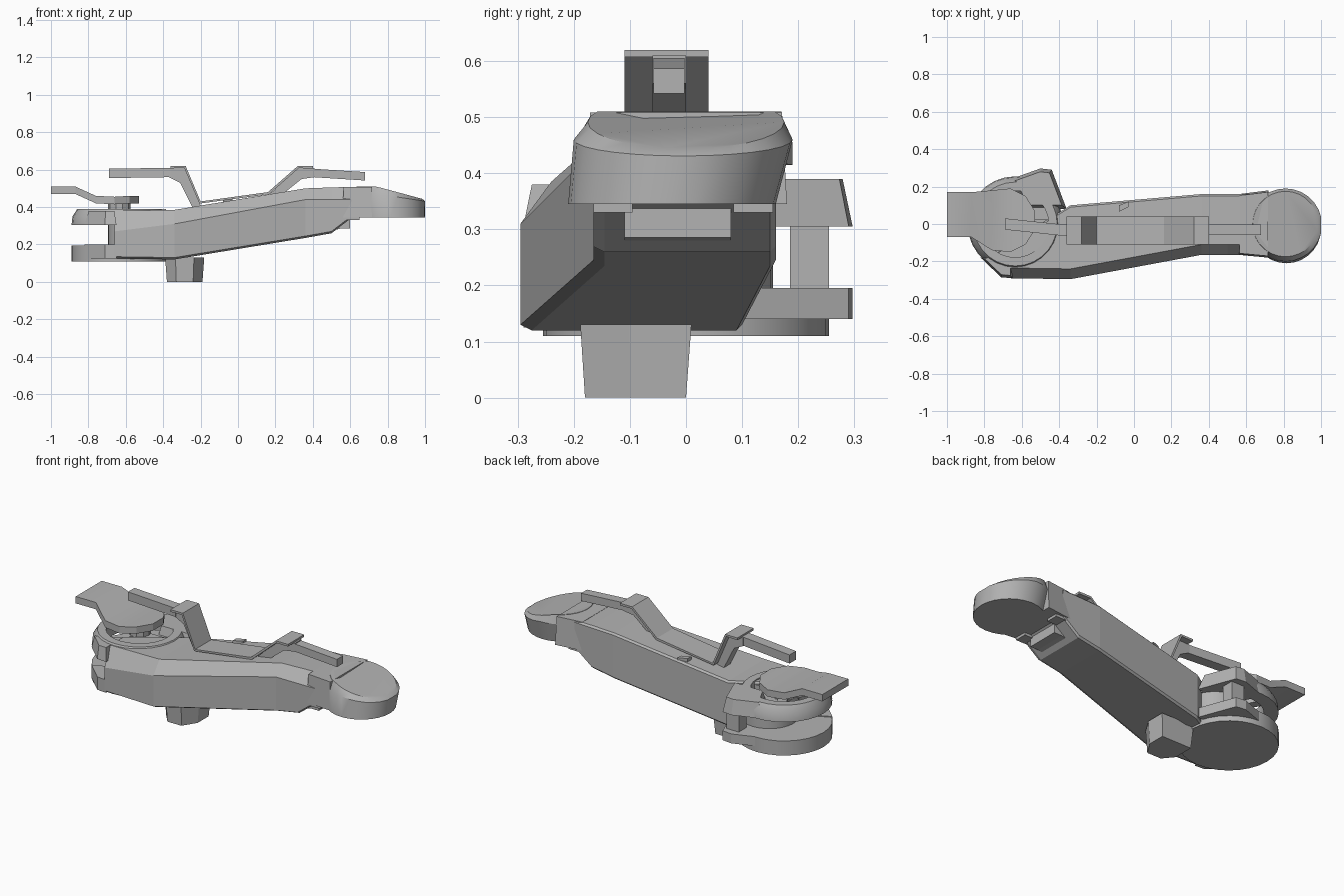
import bpy, bmesh, math
from mathutils import Vector

cube = bpy.data.objects.get("Cube")
if cube:
    bpy.data.objects.remove(cube, do_unlink=True)

grey = bpy.data.materials.new("plain_grey")
grey.use_nodes = True
grey.diffuse_color = (0.45, 0.45, 0.45, 1)
grey.node_tree.nodes["Principled BSDF"].inputs["Base Color"].default_value = grey.diffuse_color


def finish(name, bm, smooth=False):
    bmesh.ops.recalc_face_normals(bm, faces=bm.faces)
    mesh = bpy.data.meshes.new(name)
    bm.to_mesh(mesh)
    bm.free()
    mesh.materials.append(grey)
    obj = bpy.data.objects.new(name, mesh)
    bpy.context.collection.objects.link(obj)
    if smooth:
        bpy.ops.object.select_all(action="DESELECT")
        obj.select_set(True)
        bpy.context.view_layer.objects.active = obj
        bpy.ops.object.shade_smooth_by_angle(angle=math.radians(30))
    return obj


def loft(name, rings, closed=False, smooth=False):
    """Skin matching rings of points; cap the ends unless the loop is closed."""
    bm = bmesh.new()
    rows = [[bm.verts.new(point) for point in ring] for ring in rings]
    pairs = list(zip(rows, rows[1:]))
    if closed:
        pairs.append((rows[-1], rows[0]))
    else:
        bm.faces.new(rows[0])
        bm.faces.new(rows[-1])
    for lower, upper in pairs:
        for i in range(len(lower)):
            bm.faces.new((lower[i - 1], lower[i], upper[i], upper[i - 1]))
    return finish(name, bm, smooth)


def circle(centre, radius, height, sides=28):
    angles = [math.tau * i / sides for i in range(sides)]
    return [Vector((centre.x + radius * math.cos(angle),
                    centre.y + radius * math.sin(angle), height)) for angle in angles]


def drum(name, centre, radius, bottom, top, sides=28):
    return loft(name, [circle(centre, radius, bottom, sides),
                       circle(centre, radius, top, sides)], smooth=sides > 12)


def slab(name, outline, bottom, top, taper=1.0):
    """Flat outline raised from bottom to top, its upper side scaled by taper."""
    middle = sum((Vector(point) for point in outline), Vector((0, 0))) / len(outline)
    upper = [middle.lerp(Vector(point), taper) for point in outline]
    return loft(name, [[(*point, bottom) for point in outline],
                       [(*point, top) for point in upper]])


def prism(name, profile, right, left):
    """Side profile in x and z carried across y."""
    return loft(name, [[(x, y, z) for x, z in profile] for y in (right, left)])


def section(x, right, left, bottom, top):
    return [(x, right, bottom), (x, left, bottom), (x, left, top), (x, right, top)]


def beam(name, start, end, width, height):
    """Straight bar between two points on its top centre line."""
    return loft(name, [section(p.x, p.y - width / 2, p.y + width / 2, p.z - height, p.z)
                       for p in (start, end)])


# Long arm body with a chamfered front shoulder
def arm_section(x, front, back, bottom, shoulder, top):
    chamfer, bevel, rim = 0.055, 0.02, 0.01
    return [(x, front + bevel, bottom), (x, front, bottom + rim), (x, front, shoulder),
            (x, front + chamfer, top), (x, back - rim, top), (x, back, top - rim),
            (x, back, bottom + rim), (x, back - rim, bottom)]


loft("arm_body", [
    arm_section(-0.66, -0.29, -0.1, 0.125, 0.27, 0.38),
    arm_section(-0.34, -0.295, 0.1, 0.12, 0.31, 0.385),
    arm_section(0.36, -0.165, 0.16, 0.235, 0.44, 0.5),
    arm_section(0.5, -0.165, 0.16, 0.26, 0.44, 0.505),
    arm_section(0.61, -0.165, 0.16, 0.345, 0.44, 0.508)])

# Round head whose top slopes down towards the tip, its base set towards the front
head_centre = Vector((0.81, 0))
head_base = circle(head_centre - Vector((0, 0.025)), 0.185, 0.345)
head_mid = circle(head_centre - Vector((0, 0.005)), 0.195, 0.46)
head_top = circle(head_centre, 0.175, 0.51)
for base, mid, top in zip(head_base, head_mid, head_top):
    mid.z -= max(0, mid.x - head_centre.x) * 0.15
    top.z -= max(0, top.x - 0.74) * 0.27
    mid.x, base.x = min(mid.x, 1), base.x + 0.005
loft("head", [head_base, head_mid, head_top], smooth=True)
slab("head_neck", [(0.56, -0.165), (0.72, -0.18), (0.72, 0.18), (0.56, 0.16)],
     0.345, 0.508, taper=0.95)

# Brackets under the neck
prism("neck_bracket", [(0.48, 0.27), (0.55, 0.285), (0.6, 0.285), (0.6, 0.36), (0.48, 0.36)],
      -0.11, 0.08)
for side, y in (("right", -0.13), ("left", 0.12)):
    beam("neck_lug_" + side, Vector((0.52, y, 0.36)), Vector((0.65, y, 0.36)),
         width=0.07, height=0.03)

# Turntable: solid lower disc, core, hollow upper ring with hub and spokes
axis = Vector((-0.635, 0))
disc_radius = 0.255
drum("lower_disc", axis, disc_radius, bottom=0.11, top=0.195)
drum("core", Vector((-0.54, 0)), 0.155, bottom=0.19, top=0.34)
ring_bottom, ring_top = 0.305, 0.39
loft("upper_ring", [circle(axis, disc_radius, ring_bottom),
                    circle(axis, disc_radius * 0.98, ring_top - 0.04),
                    circle(axis, disc_radius * 0.88, ring_top),
                    circle(axis, disc_radius * 0.7, ring_top),
                    circle(axis, disc_radius * 0.7, ring_bottom)], closed=True, smooth=True)
drum("hub", axis, 0.06, bottom=ring_bottom, top=0.42, sides=10)
for name, tip in zip(("left", "middle", "right"), circle(axis, 0.2, ring_top, sides=3)):
    across = Vector((axis.y - tip.y, tip.x - axis.x)).normalized() * 0.025
    slab("spoke_" + name, [axis + across, axis - across, tip.xy - across, tip.xy + across],
         ring_bottom + 0.02, ring_top - 0.02)

# Lips carrying both tiers out from the arm's front corner
lip = [(-0.65, -0.29), (-0.71, -0.285), (-0.82, -0.18), (-0.65, -0.1)]
slab("lower_lip", lip, 0.125, 0.2)
slab("upper_lip", lip, ring_bottom, 0.38, taper=0.8)

# Rear lugs on both tiers, joined by a post
lug = [(-0.66, 0.24), (-0.5, 0.297), (-0.44, 0.29), (-0.36, 0.08), (-0.58, 0.08)]
slab("lower_lug", lug, 0.14, 0.195)
slab("upper_lug", lug, ring_bottom, ring_top, taper=0.82)
beam("lug_post", Vector((-0.52, 0.22, 0.31)), Vector((-0.44, 0.22, 0.31)),
     width=0.07, height=0.12)

# Wavy lever plate above the ring, widening to a rounded end
lever = []
for x, half_width, height in ((-1, 0.12, 0.51), (-0.87, 0.12, 0.51), (-0.76, 0.16, 0.46),
                              (-0.66, 0.17, 0.455), (-0.58, 0.13, 0.46), (-0.53, 0.05, 0.46)):
    centre = 0.05 if x < -0.8 else 0.02
    lever.append(section(x, centre - half_width, centre + half_width, height - 0.04, height))
loft("lever", lever, smooth=True)

# Strap bent up at both ends, thickened downwards
strap_path = [(-0.36, 0.62), (-0.28, 0.62), (-0.2, 0.43), (0.16, 0.48), (0.32, 0.62), (0.4, 0.62)]
bm = bmesh.new()
edges = [[bm.verts.new((x, y, z)) for x, z in strap_path] for y in (-0.11, 0.04)]
for i in range(len(strap_path) - 1):
    bm.faces.new((edges[0][i], edges[0][i + 1], edges[1][i + 1], edges[1][i]))
strap = finish("strap", bm)
if strap.data.polygons[0].normal.z < 0:
    strap.data.flip_normals()
thickness = strap.modifiers.new("thickness", "SOLIDIFY")
thickness.thickness = 0.013
thickness.offset = -1

# Ribs behind the bends, and bars reaching out
prism("left_rib", [(-0.37, 0.61), (-0.28, 0.61), (-0.2, 0.41), (-0.24, 0.39),
                   (-0.31, 0.53), (-0.37, 0.56)], -0.06, 0)
prism("right_rib", [(0.41, 0.61), (0.32, 0.61), (0.17, 0.47), (0.24, 0.47),
                    (0.34, 0.55), (0.41, 0.56)], -0.06, 0)
beam("left_bar", Vector((-0.69, 0, 0.605)), Vector((-0.36, -0.035, 0.61)),
     width=0.06, height=0.05)
beam("right_bar", Vector((0.4, -0.03, 0.605)), Vector((0.68, -0.03, 0.587)),
     width=0.055, height=0.045)

# Foot block under the arm, with cut front corners and a narrower sole
slab("foot", [(-0.38, 0), (-0.38, -0.12), (-0.33, -0.18), (-0.24, -0.18), (-0.19, -0.1),
              (-0.19, 0)], 0, 0.13, taper=1.1)

# Small catch on the rear edge of the arm
slab("catch", [(-0.08, 0.065), (-0.03, 0.09), (-0.03, 0.12), (-0.08, 0.1)], 0.4, 0.447)
